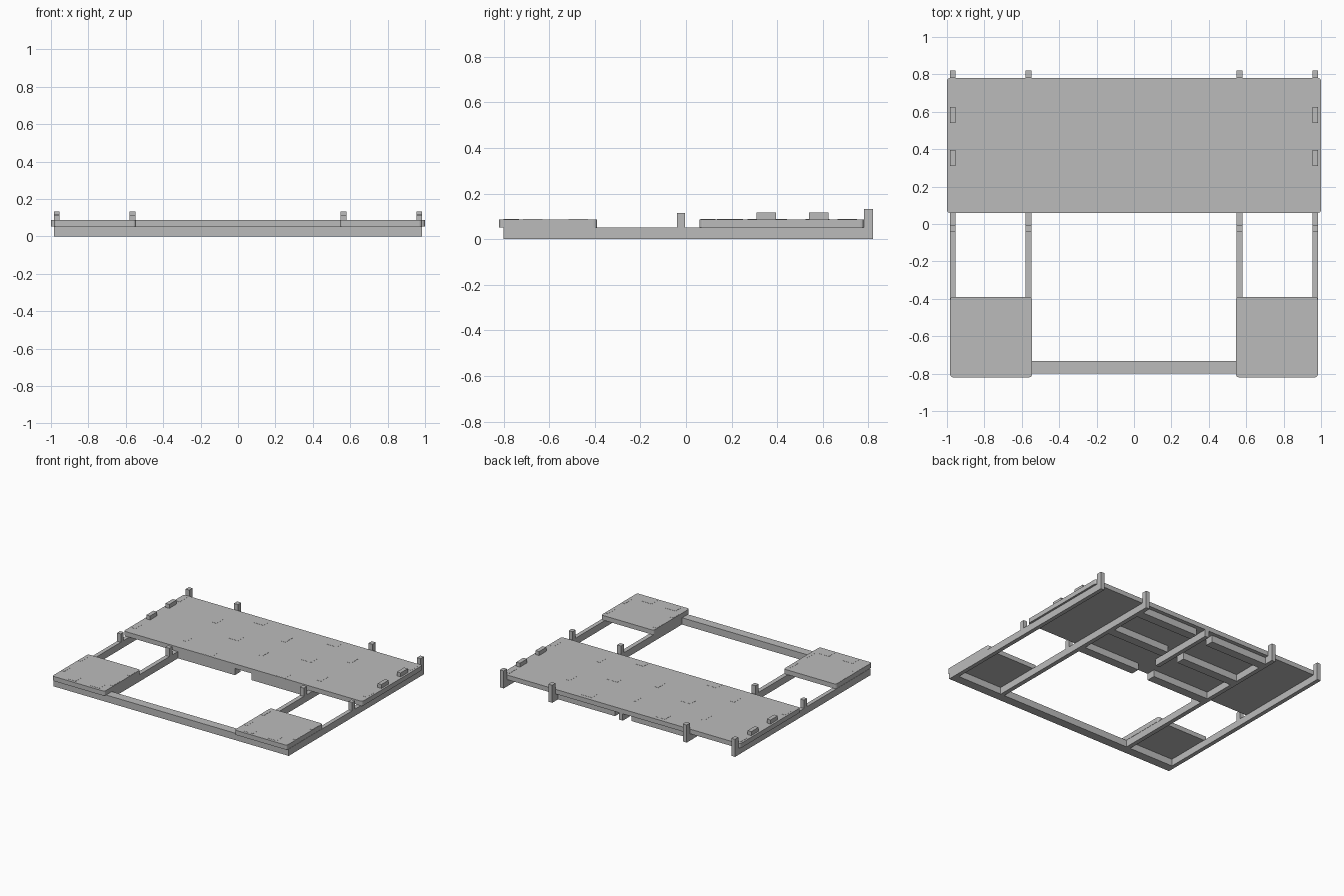
import bpy, bmesh

old = bpy.data.objects.get("Cube")
if old:
    bpy.data.objects.remove(old)

grey = bpy.data.materials.new("plain_grey")
grey.use_nodes = True
COLOUR = (0.5, 0.5, 0.5, 1)
grey.diffuse_color = COLOUR
grey.node_tree.nodes["Principled BSDF"].inputs["Base Color"].default_value = COLOUR

UNDER, TOP = 0.052, 0.087   # board underside and top


def finish(name, bm, mirror):
    bmesh.ops.recalc_face_normals(bm, faces=bm.faces)
    mesh = bpy.data.meshes.new(name)
    bm.to_mesh(mesh)
    bm.free()
    mesh.materials.append(grey)
    obj = bpy.data.objects.new(name, mesh)
    bpy.context.collection.objects.link(obj)
    if mirror:
        obj.modifiers.new("mirror", 'MIRROR')
    return obj


def box(name, x, y, z, mirror=False, corner=0):
    """Box from (low, high) ranges, with optional rounded upright corners."""
    bm = bmesh.new()
    bmesh.ops.create_cube(bm, size=1)
    for v in bm.verts:
        v.co = [r[0] if c < 0 else r[1] for c, r in zip(v.co, (x, y, z))]
    if corner:
        upright = [e for e in bm.edges
                   if abs(e.verts[0].co.z - e.verts[1].co.z) > 0.001]
        bmesh.ops.bevel(bm, geom=upright, offset=corner, segments=3,
                        profile=0.5, affect='EDGES')
    return finish(name, bm, mirror)


def side_profile(name, points, x):
    """Extrude a (y, z) outline across the x range, mirrored."""
    bm = bmesh.new()
    face = bm.faces.new([bm.verts.new((x[0], y, z)) for y, z in points])
    out = bmesh.ops.extrude_face_region(bm, geom=[face])
    for v in out["geom"]:
        if isinstance(v, bmesh.types.BMVert):
            v.co.x = x[1]
    return finish(name, bm, True)


# Long side rails with upright stops in the middle and at the back
rail = [(-0.8, 0), (0.82, 0), (0.82, 0.133), (0.78, 0.133), (0.78, UNDER),
        (-0.005, UNDER), (-0.005, 0.115), (-0.04, 0.115), (-0.04, UNDER),
        (-0.8, UNDER)]
OUTER, INNER = (0.954, 0.985), (0.547, 0.58)
side_profile("outer_rail", rail, OUTER)
side_profile("inner_rail", rail, INNER)

# Boards
box("main_deck", (-1, 1), (0.06, 0.78), (UNDER, TOP), corner=0.015)
box("front_pad", (0.545, 0.983), (-0.82, -0.39), (UNDER, TOP), True, 0.015)

# Cross beams: one at the front, three split ones under the deck
box("front_beam", (-0.983, 0.983), (-0.8, -0.732), (0, UNDER))
for name, y in (("deck_front_beam", 0.063), ("deck_middle_beam", 0.377),
                ("deck_back_beam", 0.683)):
    box(name, (0.07, 0.547), (y, y + 0.067), (0, UNDER), True)
box("centre_spine", (-0.016, 0.016), (0.25, 0.78), (0, UNDER))

# Joint tabs standing proud of the deck edge
for y in (0.31, 0.54):
    box("raised_tab", OUTER, (y, y + 0.085), (UNDER, 0.117), True)

# Flush joint tabs, barely above the boards
FLUSH = (TOP - 0.004, TOP + 0.001)
for y in (0.135, 0.665):
    box("outer_flush_tab", OUTER, (y, y + 0.085), FLUSH, True)
for y in (0.165, 0.525):
    box("inner_flush_tab", INNER, (y, y + 0.085), FLUSH, True)
for y in (0.063, 0.377, 0.683):
    box("beam_flush_tab", (0.264, 0.35), (y, y + 0.067), FLUSH, True)
for y in (0.27, 0.545):
    box("spine_flush_tab", (-0.016, 0.016), (y, y + 0.085), FLUSH)
for x in (0.6, 0.8):
    box("pad_flush_tab", (x, x + 0.085), (-0.8, -0.732), FLUSH, True)
for y in (-0.715, -0.515):
    for span in (OUTER, INNER):
        box("pad_rail_tab", (span[0] + 0.001, span[1] - 0.003),
            (y, y + 0.085), FLUSH, True)
